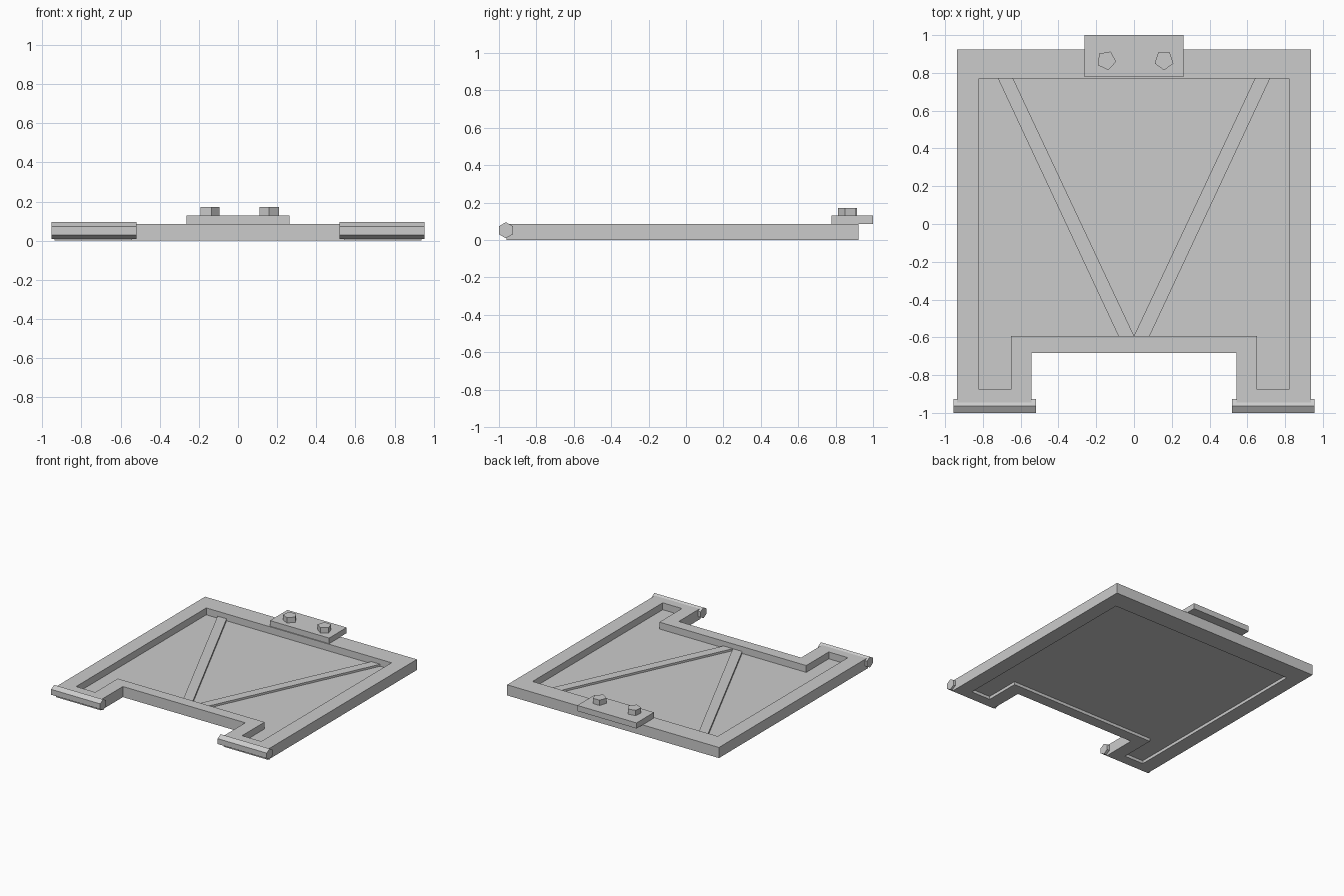
import bpy, bmesh, math
from mathutils import Matrix

if "Cube" in bpy.data.objects:
    bpy.data.objects.remove(bpy.data.objects["Cube"])


def finish(name, bm):
    bmesh.ops.recalc_face_normals(bm, faces=bm.faces)
    me = bpy.data.meshes.new(name)
    bm.to_mesh(me)
    bm.free()
    ob = bpy.data.objects.new(name, me)
    bpy.context.collection.objects.link(ob)
    return ob


def prism(name, pts, z0, z1):
    """Extrude a flat outline from z0 up to z1."""
    bm = bmesh.new()
    face = bm.faces.new([bm.verts.new((x, y, z0)) for x, y in pts])
    ext = bmesh.ops.extrude_face_region(bm, geom=[face], use_keep_orig=True)
    top = [g for g in ext["geom"] if isinstance(g, bmesh.types.BMVert)]
    bmesh.ops.translate(bm, verts=top, vec=(0, 0, z1 - z0))
    return finish(name, bm)


def ring(name, outer, inner, z0, z1):
    """Frame between two matching outlines."""
    bm = bmesh.new()
    loops = [[bm.verts.new((x, y, z)) for x, y in pts]
             for pts, z in ((outer, z0), (outer, z1), (inner, z1), (inner, z0))]
    n = len(outer)
    for k in range(4):
        a, b = loops[k], loops[(k + 1) % 4]
        for i in range(n):
            j = (i + 1) % n
            bm.faces.new((a[i], a[j], b[j], b[i]))
    return finish(name, bm)


def outline(x, top, foot, notch_x, notch_y):
    """Rectangle with a notch cut in its front edge."""
    half = [(notch_x, notch_y), (notch_x, foot), (x, foot), (x, top)]
    return half + [(-px, py) for px, py in reversed(half)]


def cylinder(name, sides, r, depth, matrix):
    bm = bmesh.new()
    bmesh.ops.create_cone(bm, cap_ends=True, segments=sides, radius1=r,
                          radius2=r, depth=depth, matrix=matrix)
    return finish(name, bm)


# Border frame and recessed panel
outer = outline(0.938, 0.923, -0.96, 0.542, -0.682)
inner = outline(0.82, 0.77, -0.877, 0.65, -0.592)
ring("frame", outer, inner, 0.0, 0.085)
prism("panel", inner, 0.024, 0.03)

# Diagonal ribs and hinge barrels, mirrored left and right
for side, s in (("left", -1), ("right", 1)):
    rib = [(0, -0.592), (0.083, -0.592), (0.72, 0.77), (0.64, 0.77)]
    prism(side + "_rib", [(s * x, y) for x, y in rib], 0.028, 0.046)
    cylinder(side + "_hinge", 6, 0.043, 0.435,
             Matrix.Translation((s * 0.737, -0.963, 0.052))
             @ Matrix.Rotation(math.pi / 2, 4, "Y"))

    # Hexagon points must face up and down
    hinge = bpy.data.objects[side + "_hinge"]
    zs = [v.co.z for v in hinge.data.vertices]
    if max(zs) - min(zs) < 0.08:
        hinge.data.transform(Matrix.Translation((0, -0.963, 0.052))
                             @ Matrix.Rotation(math.pi / 6, 4, "X")
                             @ Matrix.Translation((0, 0.963, -0.052)))

# Latch plate with two five-sided bolts
prism("latch_plate", [(-0.262, 0.778), (0.262, 0.778), (0.262, 1.0), (-0.262, 1.0)],
      0.085, 0.13)
for side, x, start in (("left", -0.146, -7), ("right", 0.159, -90)):
    pts = [(x + 0.052 * math.cos(math.radians(start + 72 * i)),
            0.866 + 0.052 * math.sin(math.radians(start + 72 * i))) for i in range(5)]
    prism(side + "_bolt", pts, 0.13, 0.172)
